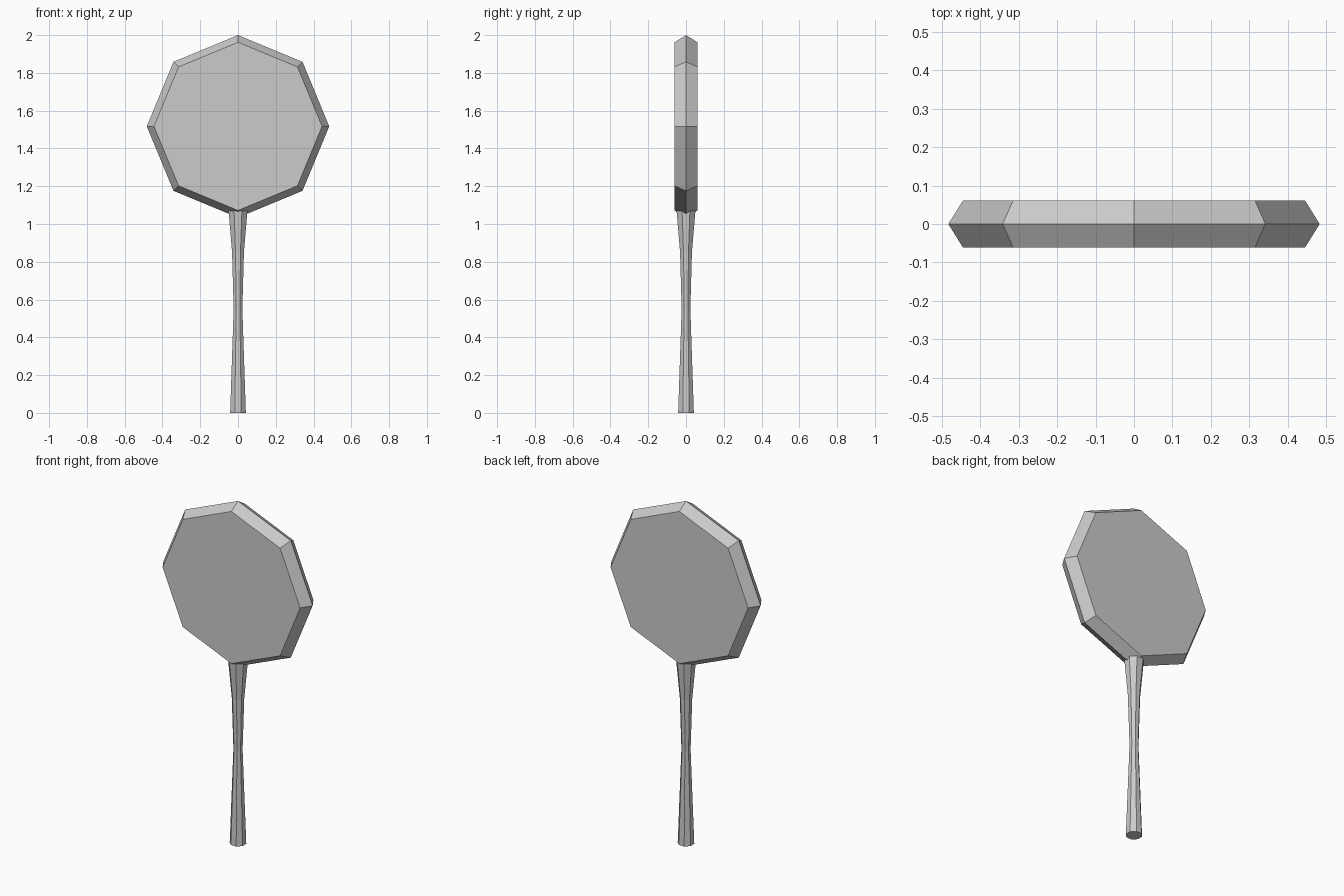
import bpy, bmesh
from math import cos, sin, pi

if "Cube" in bpy.data.objects:
    bpy.data.objects.remove(bpy.data.objects["Cube"])


def loft(name, rings):
    """Bridge equal-length point rings and cap both ends."""
    bm = bmesh.new()
    loops = [[bm.verts.new(p) for p in ring] for ring in rings]
    n = len(loops[0])
    for a, b in zip(loops, loops[1:]):
        for i in range(n):
            j = (i + 1) % n
            bm.faces.new((a[i], a[j], b[j], b[i]))
    bm.faces.new(loops[0])
    bm.faces.new(loops[-1])
    bmesh.ops.recalc_face_normals(bm, faces=bm.faces)
    mesh = bpy.data.meshes.new(name)
    bm.to_mesh(mesh)
    bm.free()
    obj = bpy.data.objects.new(name, mesh)
    bpy.context.collection.objects.link(obj)
    return obj


SIDES = 8
angles = [2 * pi * i / SIDES for i in range(SIDES)]

# Octagonal paddle head with a ridged rim
CENTRE_Z = 1.517
head_profile = [(-0.061, 0.445), (0, 0.483), (0.061, 0.445)]
loft("paddle_head", [[(r * cos(a), y, CENTRE_Z + r * sin(a)) for a in angles]
                     for y, r in head_profile])

# Eight-sided handle, pinched at the middle and flared into the head
handle_profile = [(0, 0.045), (0.55, 0.025), (0.85, 0.034), (1.07, 0.054)]
loft("handle", [[(r * cos(a + pi / 8), r * sin(a + pi / 8), z) for a in angles]
                for z, r in handle_profile])
